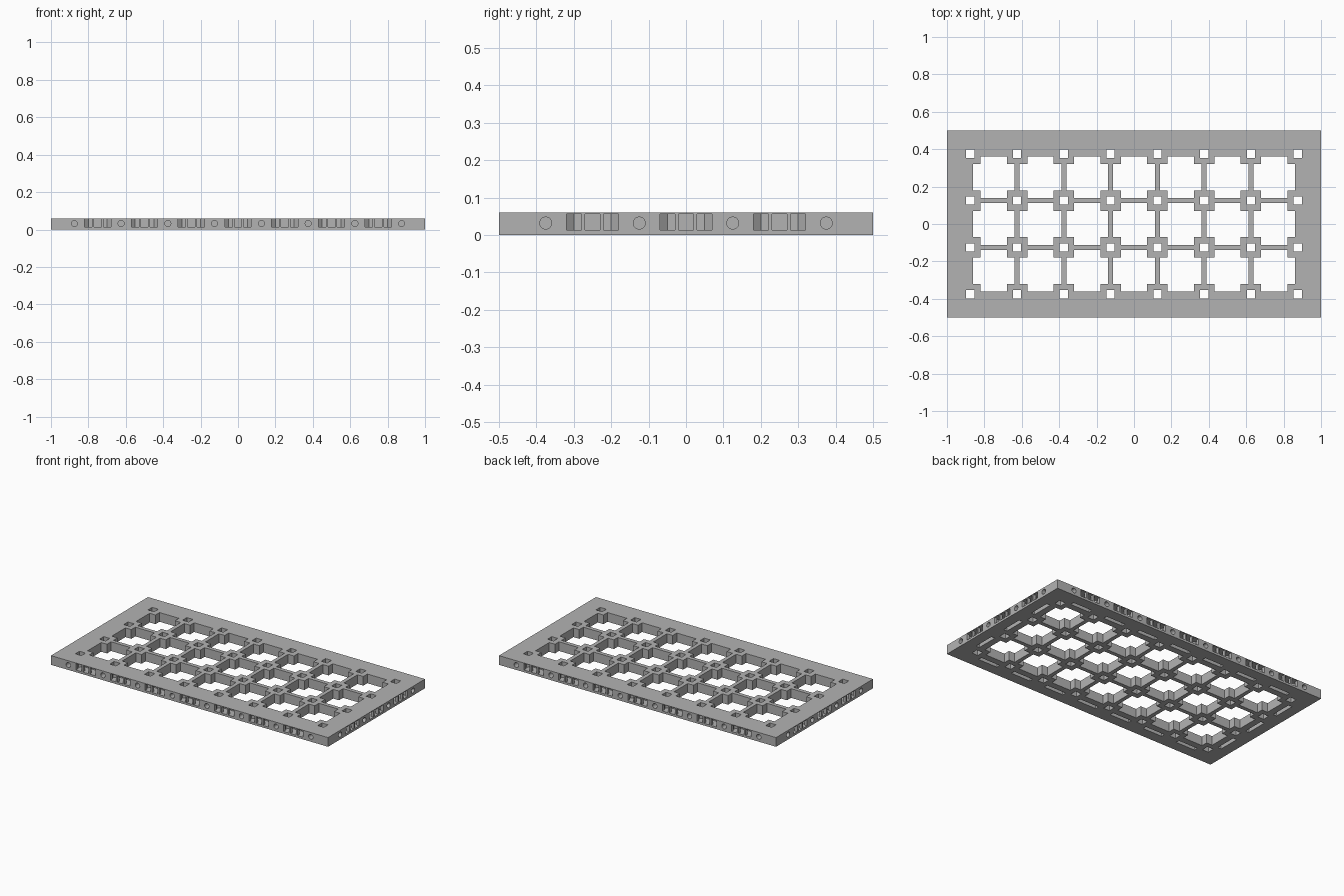
import bpy, bmesh, math
from mathutils import Matrix, Vector

if "Cube" in bpy.data.objects:
    bpy.data.objects.remove(bpy.data.objects["Cube"])

LENGTH, DEPTH, HEIGHT, CELL = 2.0, 1.0, 0.06, 0.25
COLUMNS, ROWS = 8, 4

grey = bpy.data.materials.new("plain grey")
grey.use_nodes = True
colour = (0.45, 0.45, 0.45, 1)
grey.diffuse_color = colour
grey.node_tree.nodes["Principled BSDF"].inputs["Base Color"].default_value = colour


def add_box(bm, low, high, frame=Matrix()):
    low, high = Vector(low), Vector(high)
    size = Matrix.Diagonal((*(high - low), 1))
    bmesh.ops.create_cube(bm, size=1, matrix=frame @ Matrix.Translation((low + high) / 2) @ size)


def add_prism(bm, outline, bottom, top, frame=Matrix()):
    lower = bm.faces.new([bm.verts.new(frame @ Vector((x, y, bottom))) for x, y in outline])
    result = bmesh.ops.extrude_face_region(bm, geom=[lower])
    verts = [g for g in result["geom"] if isinstance(g, bmesh.types.BMVert)]
    bmesh.ops.translate(bm, verts=verts, vec=(0, 0, top - bottom))


def make_object(name, bm):
    bmesh.ops.recalc_face_normals(bm, faces=bm.faces)
    mesh = bpy.data.meshes.new(name)
    bm.to_mesh(mesh)
    bm.free()
    mesh.materials.append(grey)
    obj = bpy.data.objects.new(name, mesh)
    bpy.context.collection.objects.link(obj)
    return obj


def spots(count):
    return [(i - (count - 1) / 2) * CELL for i in range(count)]


# Base slab
bm = bmesh.new()
add_box(bm, (-LENGTH / 2, -DEPTH / 2, 0), (LENGTH / 2, DEPTH / 2, HEIGHT))
base = make_object("base_frame", bm)

# Notched cell openings, leaving thin bars and square bosses
cells = bmesh.new()
wide, narrow = 0.112, 0.07
corner = [(wide, narrow), (narrow, narrow), (narrow, wide)]
outline = []
for turn in range(4):
    spin = Matrix.Rotation(turn * math.pi / 2, 2)
    outline += [tuple(spin @ Vector(p)) for p in corner]
for x in spots(COLUMNS - 1):
    for y in spots(ROWS - 1):
        add_prism(cells, outline, -0.1, 0.2, Matrix.Translation((x, y, 0)))

# Square peg holes through the bosses
for x in spots(COLUMNS):
    for y in spots(ROWS):
        add_box(cells, (x - 0.022, y - 0.022, -0.1), (x + 0.022, y + 0.022, 0.2))

# Clip sockets and round magnet holes around the four edges
sockets, holes = bmesh.new(), bmesh.new()
low, high = 0.014, 0.056
for turn in range(4):
    count, reach = (COLUMNS, DEPTH / 2) if turn % 2 == 0 else (ROWS, LENGTH / 2)
    side = Matrix.Rotation(turn * math.pi / 2, 4, "Z") @ Matrix.Translation((0, -reach, 0))
    for x in spots(count - 1):
        frame = side @ Matrix.Translation((x, 0, 0))
        # One connected outline: three mouths opening into a wider chamber
        half = [(0.02, 0.02), (0.02, -0.02), (-0.02, -0.02), (-0.02, 0.02),
                (-0.03, 0.02), (-0.03, -0.02), (-0.07, -0.02), (-0.07, 0.02),
                (-0.08, 0.02), (-0.08, 0.04), (-0.05, 0.065)]
        right = [(-px, py) for px, py in reversed(half[4:])]
        add_prism(sockets, half + right, low, high, frame)
        # Shallow groove under the frame
        add_box(sockets, (-0.07, 0.07, -0.02), (0.07, 0.095, 0.045), frame)
    for x in spots(count):
        place = side @ Matrix.Translation((x, 0.01, 0.032)) @ Matrix.Rotation(math.pi / 2, 4, "X")
        bmesh.ops.create_cone(holes, cap_ends=True, segments=20, radius1=0.016,
                              radius2=0.016, depth=0.06, matrix=place)

for name, bm in (("cell_cutter", cells), ("socket_cutter", sockets), ("hole_cutter", holes)):
    cutter = make_object(name, bm)
    cutter.hide_render = True
    cutter.hide_set(True)
    cutter.display_type = "WIRE"
    cut = base.modifiers.new(name, "BOOLEAN")
    cut.operation, cut.solver, cut.object = "DIFFERENCE", "EXACT", cutter

# Bake the cuts and drop the cutters
bpy.context.view_layer.update()
graph = bpy.context.evaluated_depsgraph_get()
finished = bpy.data.meshes.new_from_object(base.evaluated_get(graph))
cutters = [m.object for m in base.modifiers]
base.modifiers.clear()
base.data = finished
for cutter in cutters:
    bpy.data.objects.remove(cutter)
